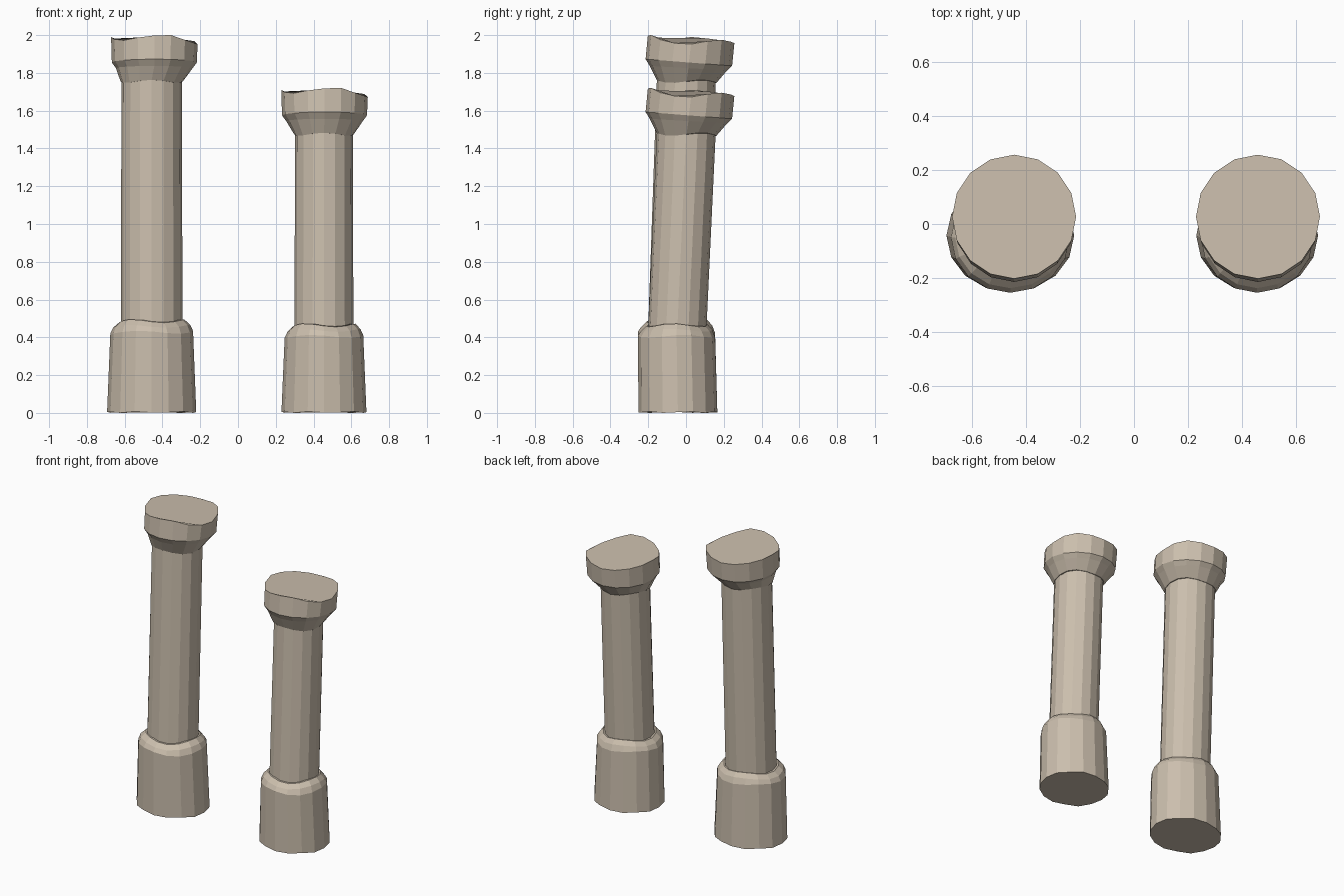
import bpy
import bmesh
import math

if "Cube" in bpy.data.objects:
    bpy.data.objects.remove(bpy.data.objects["Cube"])

SIDES = 16

stone = bpy.data.materials.new("weathered_stone")
stone.diffuse_color = (0.60, 0.52, 0.42, 1)
stone.use_nodes = True
stone.node_tree.nodes["Principled BSDF"].inputs["Base Color"].default_value = stone.diffuse_color

# Broken rim height around the capital, starting at +x and going to the back
RIM = [1.952, 1.968, 1.975, 1.965, 1.957, 1.962, 1.972, 1.982,
       1.99, 1.978, 1.972, 1.987, 1.998, 2.0, 1.975, 1.958]


def loft(name, rings):
    """Closed tube through rings of (cx, cy, rx, ry, z); z is a number or a function of side index."""
    bm = bmesh.new()
    loops = []
    for cx, cy, rx, ry, z in rings:
        loop = []
        for i in range(SIDES):
            a = 2 * math.pi * i / SIDES
            h = z(i) if callable(z) else z
            loop.append(bm.verts.new((cx + rx * math.cos(a), cy + ry * math.sin(a), h)))
        loops.append(loop)
    for low, high in zip(loops, loops[1:]):
        for i in range(SIDES):
            j = (i + 1) % SIDES
            bm.faces.new((low[i], low[j], high[j], high[i]))
    bm.faces.new(loops[0][::-1])
    bm.faces.new(loops[-1])
    mesh = bpy.data.meshes.new(name)
    bm.to_mesh(mesh)
    bm.free()
    mesh.materials.append(stone)
    obj = bpy.data.objects.new(name, mesh)
    bpy.context.collection.objects.link(obj)
    return obj


def wavy(z, amount, phase=0.0):
    """Slightly worn, uneven ring height."""
    return lambda i: z + amount * math.sin(2 * math.pi * 3 * i / SIDES + phase)


def column(side, x, head_x, drop, r_base, r_shaft, lift):
    # Drum at the foot with a worn, rounded shoulder
    loft(side + "_base", [
        (x, -0.043, r_base, 0.209, lambda i: 0.004 + 0.004 * math.sin(i * 2.4)),
        (x, -0.050, r_base - 0.017, 0.204, wavy(0.405 + lift, 0.008, 1)),
        (x, -0.049, r_base - 0.032, 0.188, wavy(0.437 + lift, 0.008, 2)),
        (x, -0.047, r_shaft + 0.010, 0.162, wavy(0.464 + lift, 0.009, 2)),
    ])
    # Leaning shaft
    loft(side + "_shaft", [
        (x, -0.048, r_shaft, 0.154, 0.40),
        (x, 0.003, r_shaft - 0.003, 0.156, 1.80 - drop),
    ])
    # Flared capital with a broken top
    hx = head_x
    loft(side + "_capital", [
        (x, 0.003, r_shaft + 0.002, 0.158, wavy(1.755 - drop, 0.008)),
        (hx, 0.013, 0.203, 0.205, lambda i: 1.825 - drop - 0.012 * math.sin(2 * math.pi * i / SIDES)),
        (hx, 0.015, 0.225, 0.229, lambda i: 1.855 - drop - 0.018 * math.sin(2 * math.pi * i / SIDES)),
        (hx, 0.027, 0.229, 0.229, lambda i: RIM[i] - drop),
    ])


column("left", -0.457, -0.443, 0.0, 0.236, 0.163, 0.022)
column("right", 0.455, 0.458, 0.28, 0.225, 0.156, 0.0)
